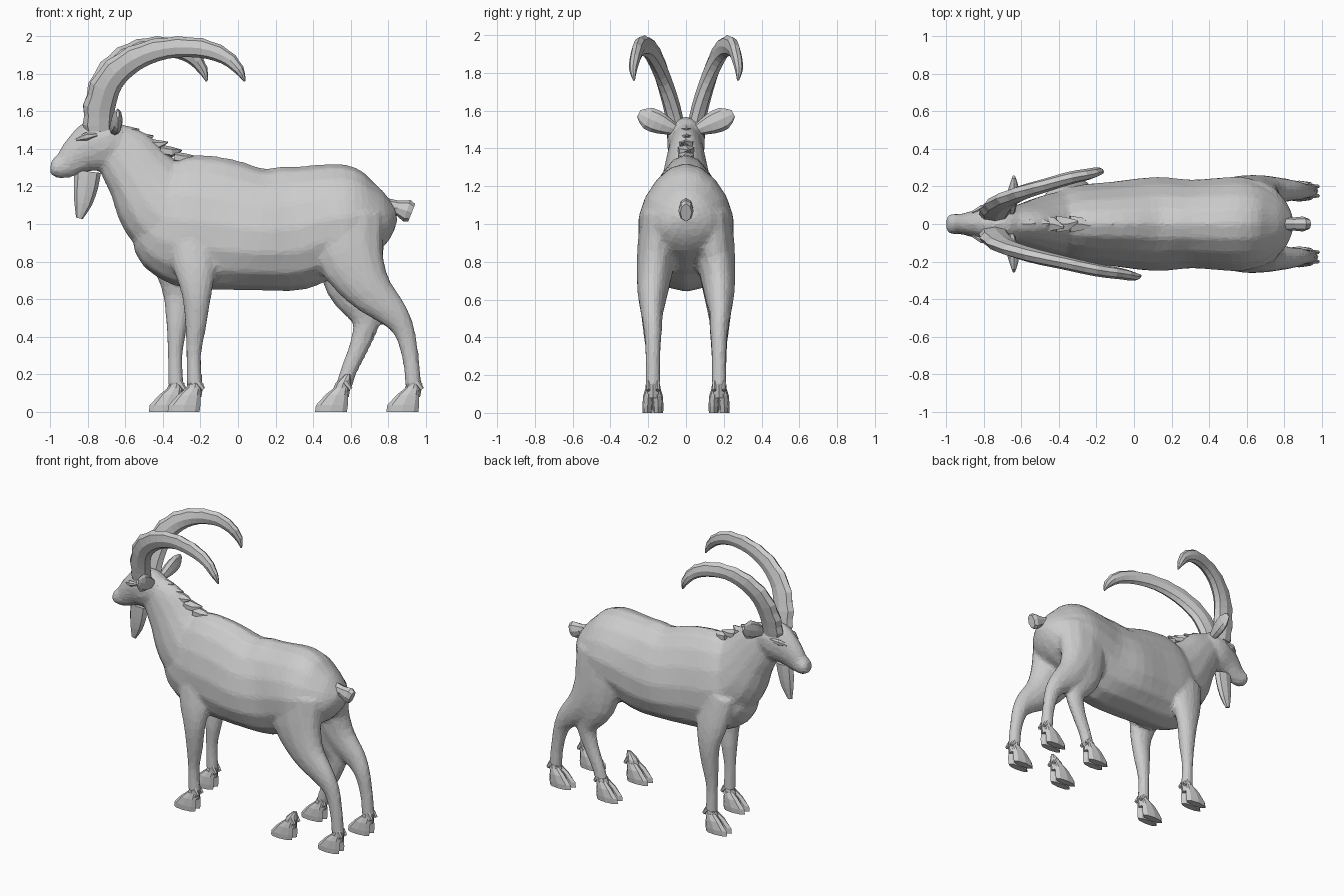
import bpy, bmesh, math, random
from mathutils import Vector

random.seed(3)
if "Cube" in bpy.data.objects:
    bpy.data.objects.remove(bpy.data.objects["Cube"])

X, Y, Z = Vector((1, 0, 0)), Vector((0, 1, 0)), Vector((0, 0, 1))

grey = bpy.data.materials.new("stone grey")
grey.use_nodes = True
colour = (0.6, 0.6, 0.6, 1)
grey.diffuse_color = colour
grey.node_tree.nodes["Principled BSDF"].inputs["Base Color"].default_value = colour


def spline(rows, steps):
    """Smooth curve through rows of numbers (Catmull-Rom)."""
    rows = [Vector(r) for r in rows]
    out = []
    for i in range(len(rows) - 1):
        p0, p1 = rows[max(i - 1, 0)], rows[i]
        p2, p3 = rows[i + 1], rows[min(i + 2, len(rows) - 1)]
        for k in range(steps):
            t = k / steps
            out.append(p1 + (p2 - p0) * t / 2
                       + (2 * p0 - 5 * p1 + 4 * p2 - p3) * t * t / 2
                       + (3 * p1 - p0 - 3 * p2 + p3) * t ** 3 / 2)
    return out + [rows[-1]]


def loft(bm, rows, side=Y, sides=12, steps=3, egg=0, ridge=0, flat=False):
    """Tube through rows of (x, y, z, depth radius, width radius)."""
    pts = spline(rows, steps)
    rings = []
    for i, p in enumerate(pts):
        c = Vector(p[:3])
        t = Vector(pts[min(i + 1, len(pts) - 1)][:3]) - Vector(pts[max(i - 1, 0)][:3])
        t = Z if flat else t.normalized()
        s = (side - t * side.dot(t)).normalized()
        n = t.cross(s)
        ring = []
        for k in range(sides):
            a = math.tau * k / sides
            up = math.cos(a)
            bump = ridge * (i % 2) if up > 0.3 else 0
            ring.append(bm.verts.new(c + n * p[3] * up * (1 + bump)
                                     + s * p[4] * math.sin(a) * (1 - egg * up)))
        rings.append(ring)
    for r, q in zip(rings, rings[1:]):
        for k in range(sides):
            j = (k + 1) % sides
            bm.faces.new((r[k], r[j], q[j], q[k]))
    bm.faces.new(rings[0])
    bm.faces.new(rings[-1])


def finish(name, bm, fuse=0):
    """Turn the bmesh into an object; fuse blends the parts into one faceted skin."""
    bmesh.ops.recalc_face_normals(bm, faces=bm.faces)
    me = bpy.data.meshes.new(name)
    bm.to_mesh(me)
    bm.free()
    me.materials.append(grey)
    ob = bpy.data.objects.new(name, me)
    bpy.context.collection.objects.link(ob)
    if fuse:
        m = ob.modifiers.new("fuse", "REMESH")
        m.mode, m.voxel_size = "VOXEL", fuse
        m = ob.modifiers.new("soften", "SMOOTH")
        m.factor, m.iterations = 0.5, 5
        m = ob.modifiers.new("facets", "DECIMATE")
        m.ratio = 0.16
    return ob


def part(name, rows, **opts):
    bm = bmesh.new()
    loft(bm, rows, **opts)
    return finish(name, bm)


def mirror(rows):
    return [(r[0], -r[1], *r[2:]) for r in rows]


# Body: trunk, neck, head and legs fused together
body = bmesh.new()
trunk = [(-.5, 0, 1.08, .12, .08), (-.42, 0, 1.04, .28, .16), (-.3, 0, 1.02, .35, .205),
         (-.1, 0, 1.0, .355, .225), (.12, 0, .97, .325, .25), (.3, 0, .98, .335, .235),
         (.45, 0, 1.02, .3, .245), (.58, 0, 1.04, .28, .25), (.7, 0, 1.04, .215, .21),
         (.79, 0, 1.05, .13, .14), (.84, 0, 1.06, .04, .05)]
neck = [(-.68, 0, 1.46, .1, .08), (-.6, 0, 1.37, .165, .1), (-.52, 0, 1.26, .19, .125),
        (-.42, 0, 1.12, .245, .16), (-.3, 0, 1.02, .28, .19)]
head = [(-1.0, 0, 1.3, .03, .035), (-.975, 0, 1.3, .055, .055), (-.92, 0, 1.315, .075, .055),
        (-.84, 0, 1.375, .11, .075), (-.75, 0, 1.42, .145, .1),
        (-.66, 0, 1.45, .12, .095), (-.6, 0, 1.46, .06, .06)]
loft(body, trunk, sides=16, egg=.2)
loft(body, neck, sides=14, egg=.1)
loft(body, head, sides=14)

front_leg = [(-.26, -.13, .98, .13, .07), (-.23, -.17, .77, .115, .07),
             (-.22, -.19, .62, .08, .058), (-.225, -.18, .46, .058, .052),
             (-.235, -.175, .3, .04, .038), (-.23, -.175, .13, .044, .042)]
thigh = [(.58, -.13, 1.05, .2, .11), (.59, -.155, .85, .19, .105)]
back_shin = [(.69, -.175, .66, .13, .085), (.82, -.18, .53, .085, .06),
             (.885, -.175, .43, .058, .048), (.92, -.175, .28, .045, .04),
             (.935, -.175, .13, .045, .042)]
stepping_shin = [(.6, -.17, .66, .13, .085), (.68, -.175, .5, .08, .055),
                 (.65, -.175, .36, .055, .045), (.59, -.175, .22, .045, .04),
                 (.56, -.175, .12, .044, .04)]
loft(body, front_leg)
loft(body, [(r[0] - .1, *r[1:]) for r in mirror(front_leg)])
loft(body, thigh + back_shin)
loft(body, mirror(thigh + back_shin))
loft(body, mirror(thigh + stepping_shin))
finish("body", body, fuse=.016)


# Cloven hooves, each with two claws, a pastern and dewclaws
def hoof(name, x, y, loose=False):
    bm = bmesh.new()
    for s in (-1, 1):
        claw = [(-.055, s * .028, 0, .085, .026), (-.05, s * .028, .035, .085, .028),
                (-.025, s * .024, .09, .06, .028), (0, s * .016, .13, .035, .024)]
        loft(bm, claw, sides=8, steps=1, flat=True)
        dewclaw = [(.02, s * .025, .16, .02, .014), (.05, s * .025, .12, .012, .01)]
        loft(bm, dewclaw, sides=6, steps=1)
    pastern = [(-.01, 0, .08, .05, .045), (.01, 0, .15, .042, .038)]
    if loose:
        pastern.append((.035, 0, .2, .014, .012))
    loft(bm, pastern, sides=8, steps=1, flat=True)
    finish(name, bm).location = (x, y, 0)


hoof("front_hoof_right", -.235, -.175)
hoof("front_hoof_left", -.335, .175)
hoof("back_hoof_right", .93, -.175)
hoof("back_hoof_left", .93, .175)
hoof("stepping_hoof_left", .55, .175)
hoof("loose_hoof_right", .55, -.175, loose=True)

# Ridged horns, the left one swept in a tighter arc
horn = [(-.74, -.05, 1.5, .075, .045), (-.735, -.075, 1.62, .08, .045),
        (-.68, -.12, 1.77, .075, .042), (-.55, -.165, 1.88, .065, .04),
        (-.38, -.205, 1.935, .055, .036), (-.2, -.245, 1.935, .05, .034),
        (-.07, -.265, 1.89, .04, .03), (.005, -.28, 1.82, .026, .022),
        (.035, -.275, 1.76, .005, .005)]
part("horn_right", horn, sides=8, ridge=.13)
part("horn_left", [(-.74 + (r[0] + .74) * .74, *r[1:]) for r in mirror(horn)],
     sides=8, ridge=.13)

# Leaf-shaped ears and small brows over the eyes
ear = [(-.66, -.06, 1.5, .03, .025), (-.65, -.13, 1.53, .055, .032),
       (-.64, -.2, 1.56, .06, .025), (-.64, -.25, 1.585, .02, .008)]
brow = [(-.86, -.06, 1.45, .008, .01), (-.81, -.085, 1.465, .022, .018),
        (-.75, -.09, 1.475, .008, .01)]
for end, flip in (("right", list), ("left", mirror)):
    part("ear_" + end, flip(ear), side=X, sides=8, steps=2)
    part("brow_" + end, flip(brow), sides=6, steps=1)

# Beard and tail
part("beard", [(-.8, 0, 1.28, .07, .035), (-.81, 0, 1.2, .065, .033),
               (-.825, 0, 1.11, .048, .026), (-.845, 0, 1.03, .018, .01)], sides=8, steps=2)
part("tail", [(.78, 0, 1.09, .05, .04), (.85, 0, 1.085, .04, .035),
              (.9, 0, 1.07, .06, .04), (.925, 0, 1.06, .05, .03)], sides=8, steps=1)

# Tufts of mane along the nape
tufts = bmesh.new()
for i in range(5):
    x = -.58 + .075 * i
    z = 1.5 - .036 * i
    lift = random.uniform(.0, .012)
    loft(tufts, [(x - .06, 0, z, .03, .05), (x, 0, z - .01, .03, .04),
                 (x + .055, random.uniform(-.02, .02), z + lift, .004, .008)],
         sides=6, steps=1)
finish("mane_tufts", tufts)
